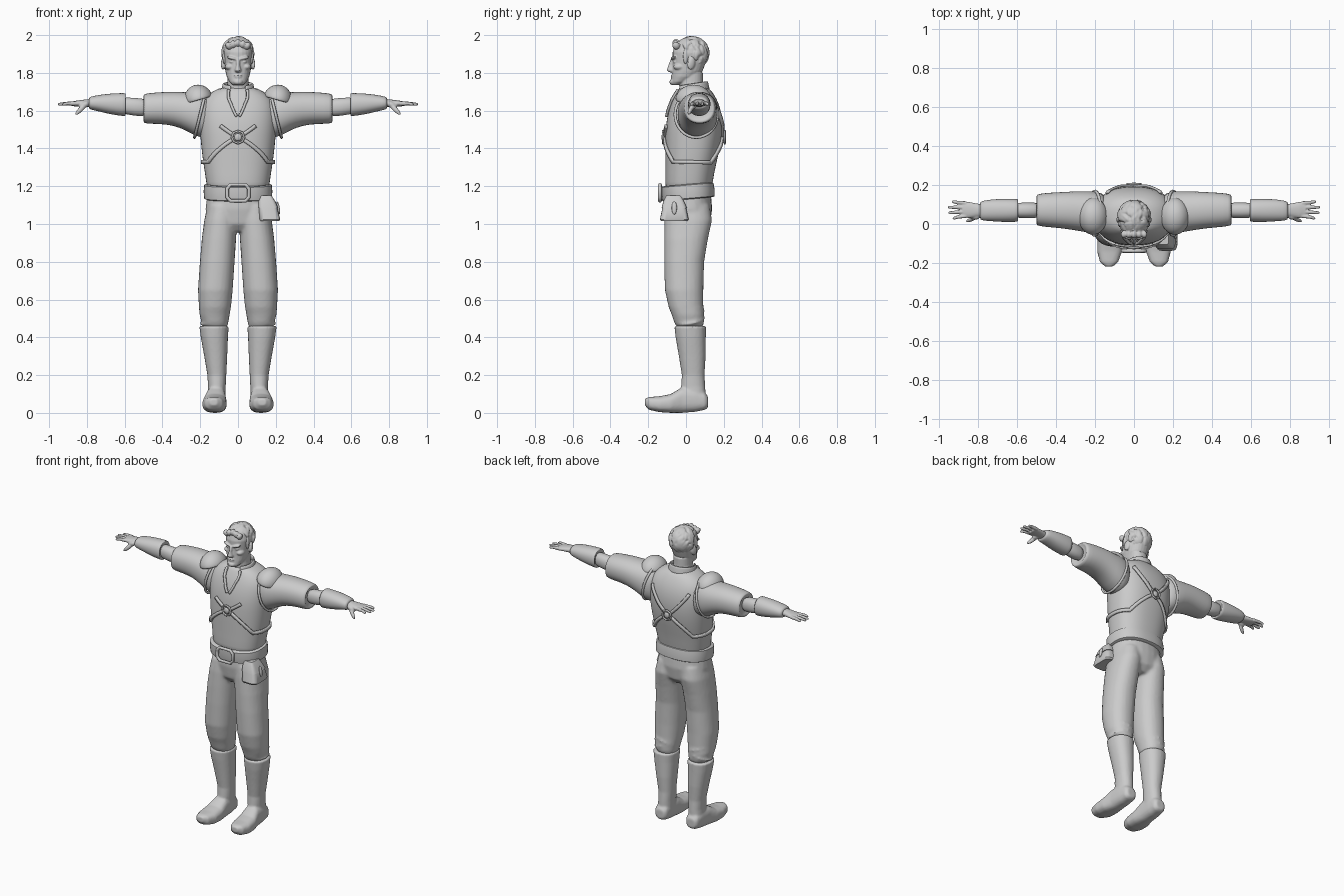
import bpy, bmesh, math, random
from math import cos, sin, radians, pi
from mathutils import Vector, Matrix, Euler

if "Cube" in bpy.data.objects:
    bpy.data.objects.remove(bpy.data.objects["Cube"])
random.seed(4)
grey = bpy.data.materials.new("plain_grey")
grey.use_nodes = True
grey.diffuse_color = (0.6, 0.6, 0.6, 1)
grey.node_tree.nodes["Principled BSDF"].inputs["Base Color"].default_value = (0.6, 0.6, 0.6, 1)
SIDES = ((1, "left"), (-1, "right"))


def super_pt(a, r1, r2, p):
    f = lambda v: math.copysign(abs(v) ** (2 / p), v)
    return r1 * f(cos(a)), r2 * f(sin(a))


def loft(bm, axis, sections, s=1, p=2.2, n=24):
    """Closed skin through rings: (position, centre a, centre b, radius a, radius b)."""
    rings = []
    for pos, ca, cb, ra, rb in sections:
        ring = []
        for i in range(n):
            a, b = super_pt(2 * pi * i / n, ra, rb, p)
            co = [ca + a, cb + b]
            co.insert(axis, pos)
            ring.append(bm.verts.new((co[0] * s, co[1], co[2])))
        rings.append(ring)
    for lo, hi in zip(rings, rings[1:]):
        for i in range(n):
            j = (i + 1) % n
            bm.faces.new((lo[i], lo[j], hi[j], hi[i]))
    bm.faces.new(rings[0])
    bm.faces.new(rings[-1])


def ball(bm, loc, scale, rot=(0, 0, 0)):
    m = Matrix.LocRotScale(Vector(loc), Euler(rot), Vector(scale))
    bmesh.ops.create_uvsphere(bm, u_segments=16, v_segments=10, radius=1, matrix=m)


def finish(name, bm, voxel=0, smooth=0, sub=0, thick=0, sharp=0):
    bmesh.ops.recalc_face_normals(bm, faces=bm.faces)
    me = bpy.data.meshes.new(name)
    bm.to_mesh(me)
    bm.free()
    me.materials.append(grey)
    ob = bpy.data.objects.new(name, me)
    bpy.context.collection.objects.link(ob)
    for poly in me.polygons:
        poly.use_smooth = True
    if thick:
        m = ob.modifiers.new("Thickness", 'SOLIDIFY')
        m.thickness, m.offset = thick, 0
    if voxel:
        m = ob.modifiers.new("Blend", 'REMESH')
        m.mode, m.voxel_size, m.use_smooth_shade = 'VOXEL', voxel, True
    if smooth:
        m = ob.modifiers.new("Soften", 'SMOOTH')
        m.factor, m.iterations = 0.5, smooth
    if sub:
        ob.modifiers.new("Round", 'SUBSURF').levels = sub
    if sharp:
        bpy.ops.object.select_all(action='DESELECT')
        ob.select_set(True)
        bpy.context.view_layer.objects.active = ob
        bpy.ops.object.shade_smooth_by_angle(angle=radians(sharp))
    return ob


def loop_tube(name, pts, depth):
    cu = bpy.data.curves.new(name, 'CURVE')
    cu.dimensions, cu.bevel_depth, cu.bevel_resolution = '3D', depth, 2
    sp = cu.splines.new('POLY')
    sp.points.add(len(pts) - 1)
    for q, co in zip(sp.points, pts):
        q.co = (*co, 1)
    sp.use_cyclic_u = True
    cu.materials.append(grey)
    bpy.context.collection.objects.link(bpy.data.objects.new(name, cu))


# torso vest
TORSO = [(1.14, 0, .010, .165, .123), (1.22, 0, .015, .166, .125), (1.32, 0, .025, .185, .135),
         (1.42, 0, .037, .196, .148), (1.52, 0, .043, .205, .152), (1.60, 0, .047, .205, .140),
         (1.66, 0, .047, .188, .118), (1.70, 0, .045, .140, .094), (1.73, 0, .040, .080, .074)]
bm = bmesh.new()
loft(bm, 2, TORSO, p=2.4, n=32)
finish("vest", bm, sub=1)


def on_torso(deg, z, off):
    lo, hi = next((a, b) for a, b in zip(TORSO, TORSO[1:]) if z <= b[0])
    t = (z - lo[0]) / (hi[0] - lo[0])
    _, _, cy, rx, ry = [u + (v - u) * t for u, v in zip(lo, hi)]
    x, y = super_pt(radians(deg), rx + off, ry + off, 2.4)
    return Vector((x, y + cy, z)), Vector((x / rx ** 2, y / ry ** 2, 0)).normalized()


def strap(name, path, width, s):
    """Ribbon that follows the vest along (angle, height) points."""
    pts = []
    for (a0, z0), (a1, z1) in zip(path, path[1:]):
        pts += [on_torso(a0 + (a1 - a0) * k / 10, z0 + (z1 - z0) * k / 10, .005) for k in range(10)]
    pts.append(on_torso(*path[-1], .005))
    bm, rows = bmesh.new(), []
    for i, (co, nor) in enumerate(pts):
        tan = pts[min(i + 1, len(pts) - 1)][0] - pts[max(i - 1, 0)][0]
        side = tan.cross(nor).normalized() * width / 2
        rows.append([bm.verts.new((v.x * s, v.y, v.z)) for v in (co - side, co + side)])
    for a, b in zip(rows, rows[1:]):
        bm.faces.new((a[0], a[1], b[1], b[0]))
    finish(name, bm, thick=.012, sharp=40)


for s, side in SIDES:
    strap(side + "_harness_strap", [(-112, 1.52), (-90, 1.46), (-38, 1.33), (45, 1.325),
                                    (90, 1.46), (128, 1.62)], .02, s)
    strap(side + "_lapel", [(-72, 1.71), (-82, 1.64), (-89, 1.57)], .014, s)

# harness emblems, front and back
for y, name in ((-.122, "front_emblem"), (.205, "back_emblem")):
    loop_tube(name, [(.033 * cos(k * pi / 4), y, 1.46 + .033 * sin(k * pi / 4)) for k in range(8)], .006)
    bm = bmesh.new()
    ball(bm, (0, y, 1.46), (.02, .008, .02))
    finish(name + "_stud", bm)

# collar, open at the front
bm, rows = bmesh.new(), []
for k in range(25):
    a = radians(-62 + 304 * k / 24)
    rise = .012 * sin(a)
    rows.append([bm.verts.new((r * cos(a), .035 + r * sin(a), z + rise))
                 for r, z in ((.088, 1.695), (.079, 1.72), (.077, 1.745))])
for a, b in zip(rows, rows[1:]):
    for j in range(2):
        bm.faces.new((a[j], a[j + 1], b[j + 1], b[j]))
finish("collar", bm, thick=.012, sub=1)

# belt, buckle and hip pouch
bm = bmesh.new()
loft(bm, 2, [(1.13, 0, .01, .168, .13), (1.135, 0, .01, .179, .139), (1.17, 0, .01, .182, .142),
             (1.205, 0, .01, .179, .139), (1.21, 0, .01, .168, .13)], p=2.4, n=40)
bmesh.ops.rotate(bm, verts=bm.verts, cent=(0, 0, 1.17), matrix=Matrix.Rotation(radians(5), 3, 'X'))
finish("belt", bm, sharp=50)
corners = [(.058, .022), (.04, .043), (-.04, .043), (-.058, .022)]
outline = corners + [(-x, -z) for x, z in corners]
loop_tube("buckle", [(x, -.138, 1.165 + z) for x, z in outline], .010)
for name, secs in (("pouch", [(1.015, .168, -.062, .05, .07), (1.025, .168, -.062, .055, .076),
                              (1.08, .16, -.062, .05, .064), (1.14, .15, -.065, .034, .045)]),
                   ("pouch_flap", [(1.085, .16, -.062, .053, .067), (1.12, .153, -.065, .045, .055),
                                   (1.15, .148, -.066, .03, .04)])):
    bm = bmesh.new()
    loft(bm, 2, secs, p=5)
    finish(name, bm, sharp=40)
bm = bmesh.new()
ball(bm, (.213, -.062, 1.085), (.008, .014, .035), (0, radians(-10), 0))
finish("pouch_tongue", bm)

# trousers
bm = bmesh.new()
loft(bm, 2, [(.96, 0, .01, .12, .08), (1.0, 0, .012, .165, .115), (1.08, 0, .012, .172, .127),
             (1.16, 0, .01, .162, .122)])
for s, side in SIDES:
    loft(bm, 2, [(.45, .118, .02, .06, .065), (.475, .122, .017, .07, .078), (.52, .124, .010, .080, .086),
                 (.56, .122, 0, .085, .092), (.65, .120, -.01, .092, .102), (.80, .110, -.01, .092, .106),
                 (.92, .101, .0, .091, .116), (1.02, .092, .012, .087, .126), (1.10, .085, .01, .075, .115)], s)
    # gathered folds above the boot
    for z, tilt in ((.49, .25), (.53, -.3)):
        ball(bm, (s * .125, .02, z), (.083, .082, .014), (.15, s * tilt, 0))
finish("trousers", bm, voxel=.009, smooth=5)

# boots
for s, side in SIDES:
    bm = bmesh.new()
    loft(bm, 2, [(.06, .115, .045, .048, .06), (.14, .112, .038, .047, .064), (.20, .112, .038, .050, .060),
                 (.30, .118, .033, .061, .071), (.40, .125, .025, .072, .080), (.46, .127, .022, .078, .084)], s)
    loft(bm, 1, [(-.218, .128, .058, .02, .018), (-.195, .128, .05, .047, .034), (-.14, .125, .046, .064, .042),
                 (-.08, .123, .05, .064, .050), (-.02, .118, .068, .054, .068), (.05, .116, .07, .05, .064),
                 (.10, .115, .062, .044, .046), (.116, .115, .058, .03, .03)], s, p=2.6)
    finish(side + "_boot", bm, voxel=.007, smooth=3)

# arms
for s, side in SIDES:
    bm = bmesh.new()
    loft(bm, 0, [(.13, .06, 1.575, .09, .11), (.20, .06, 1.575, .110, .126), (.27, .065, 1.595, .104, .102),
                 (.34, .07, 1.612, .096, .090), (.42, .072, 1.614, .090, .084), (.49, .072, 1.611, .084, .081),
                 (.505, .072, 1.611, .074, .071), (.485, .072, 1.612, .055, .055)], s)
    finish(side + "_sleeve", bm, sub=1)
    loop_tube(side + "_armhole_trim", [(s * (.2 - .03 * sin(a)), .055 + .113 * cos(a), 1.58 + .122 * sin(a))
                                       for a in [k * pi / 16 for k in range(32)]], .008)
    bm = bmesh.new()
    loft(bm, 0, [(.47, .07, 1.615, .042, .05), (.55, .07, 1.62, .040, .047), (.63, .07, 1.63, .04, .045)], s)
    finish(side + "_elbow", bm, sub=1)
    bm = bmesh.new()
    loft(bm, 0, [(.605, .07, 1.632, .044, .045), (.59, .07, 1.632, .057, .06), (.605, .07, 1.632, .060, .062),
                 (.68, .07, 1.636, .060, .055), (.74, .07, 1.64, .055, .043), (.785, .068, 1.64, .050, .034),
                 (.79, .068, 1.64, .04, .026)], s)
    finish(side + "_gauntlet", bm, sub=1)

    # shoulder pad: half dome
    bm = bmesh.new()
    ball(bm, (0, 0, 0), (.074, .094, .078))
    bmesh.ops.delete(bm, geom=[v for v in bm.verts if v.co.z < -.02], context='VERTS')
    bmesh.ops.transform(bm, verts=bm.verts, matrix=Matrix.Translation((s * .208, .04, 1.655))
                        @ Matrix.Rotation(s * radians(16), 4, 'Y'))
    finish(side + "_shoulder_pad", bm, thick=.012, sub=1)

    # hand
    bm = bmesh.new()
    loft(bm, 0, [(.77, .068, 1.64, .03, .022), (.80, .070, 1.64, .034, .02), (.85, .072, 1.638, .042, .016),
                 (.88, .074, 1.636, .036, .012)], s)
    for i, tip in enumerate((.93, .952, .955, .935)):
        y0, y1 = .041 + .022 * i, .030 + .028 * i
        loft(bm, 0, [(.86, y0, 1.638, .010, .011), (.905, (y0 + y1) / 2, 1.638, .009, .010),
                     (tip - .008, y1, 1.634, .008, .008), (tip, y1, 1.634, .004, .004)], s, n=10)
    ball(bm, (s * .832, .025, 1.607), (.042, .011, .013), (0, s * radians(42), s * radians(-25)))
    ball(bm, (s * .815, .04, 1.63), (.03, .018, .017), (0, s * radians(25), 0))
    finish(side + "_hand", bm, voxel=.004, smooth=2)

# head and neck
bm = bmesh.new()
loft(bm, 2, [(1.64, 0, .035, .06, .06), (1.70, 0, .032, .062, .066), (1.75, 0, .028, .056, .062),
             (1.80, 0, .03, .056, .06)])
loft(bm, 2, [(1.737, 0, -.05, .028, .026), (1.752, 0, -.035, .045, .042), (1.78, 0, -.008, .060, .066),
             (1.81, 0, .008, .067, .080), (1.86, 0, .018, .073, .089), (1.91, 0, .02, .077, .091),
             (1.95, 0, .022, .068, .08), (1.975, 0, .025, .045, .055)])
loft(bm, 2, [(1.803, 0, -.07, .012, .018), (1.813, 0, -.078, .018, .024), (1.84, 0, -.074, .010, .020),
             (1.875, 0, -.066, .011, .014)], n=12)
ball(bm, (0, -.068, 1.752), (.026, .02, .017))
for z, w in ((1.787, .024), (1.777, .019)):
    ball(bm, (0, -.069, z), (w, .013, .005))
for s, side in SIDES:
    ball(bm, (s * .033, -.066, 1.879), (.029, .013, .008), (0, s * radians(-12), s * radians(15)))
    ball(bm, (s * .045, -.035, 1.832), (.024, .032, .018))
    ball(bm, (s * .031, -.058, 1.859), (.015, .011, .008))
    ball(bm, (s * .078, .028, 1.85), (.011, .021, .034), (radians(-12), 0, s * radians(20)))
finish("head", bm, voxel=.0045, smooth=1)

# hair: a cap covered in swept locks
bm = bmesh.new()
centre, size = Vector((0, .03, 1.905)), Vector((.08, .084, .08))
ball(bm, centre, size)
for _ in range(150):
    d = Vector([random.gauss(0, 1) for _ in range(3)]).normalized()
    if d.z > .4 or (d.y > .15 and d.z > -.75):
        at = centre + Vector([a * b for a, b in zip(d, size)])
        turn = d.to_track_quat('Z', 'Y').to_matrix() @ Matrix.Rotation(random.uniform(-.7, .7), 3, 'Z')
        ball(bm, at, (.013, .028, .011), turn.to_euler())
for x in (-.05, -.025, 0, .025, .05):
    ball(bm, (x, -.052, 1.958 - abs(x) * .3), (.016, .02, .022), (.5, x * 8, 0))
for s, side in SIDES:
    ball(bm, (s * .072, -.002, 1.885), (.01, .014, .04))
finish("hair", bm, voxel=.005, smooth=1)
